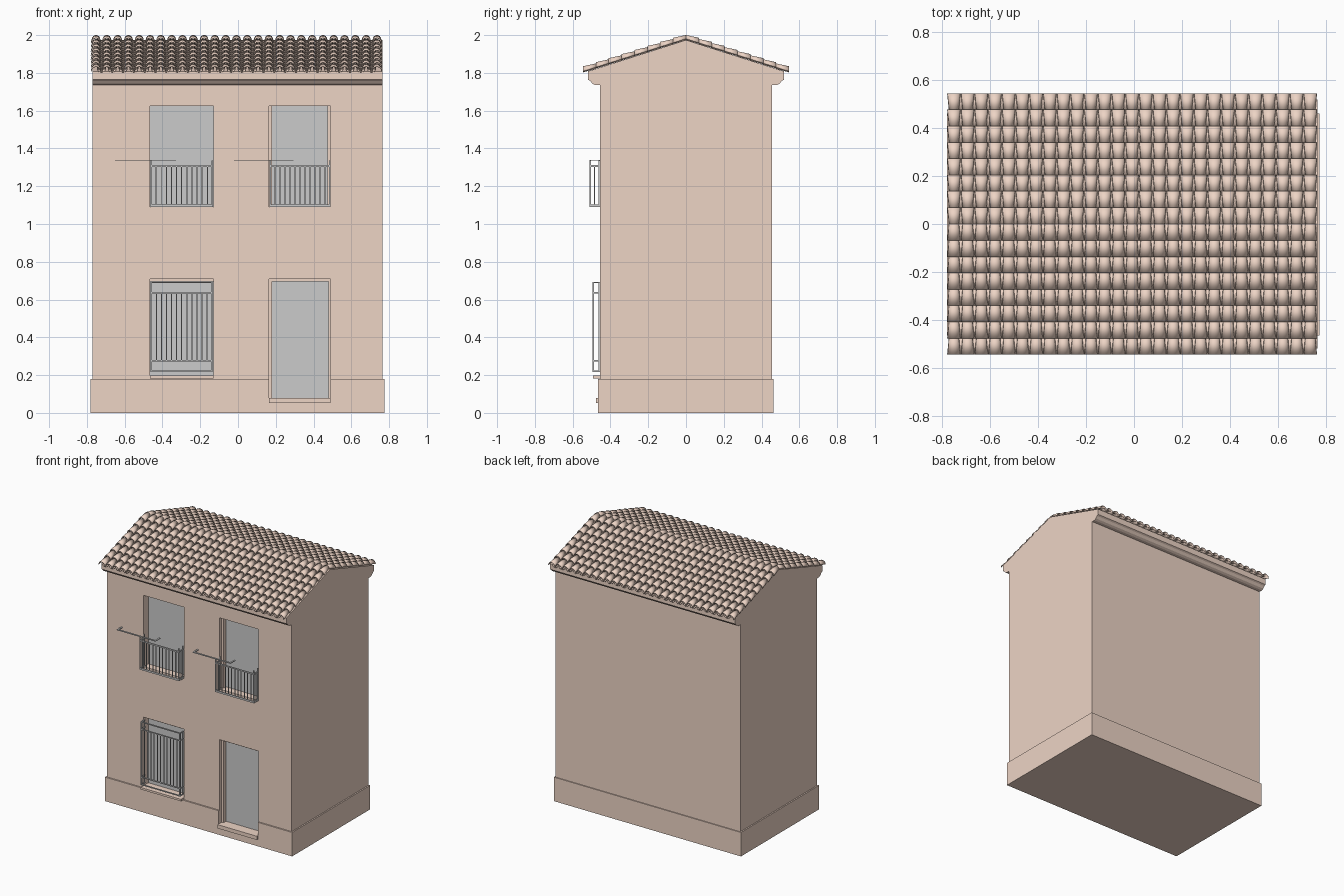
import bpy, bmesh, math
from mathutils import Matrix, Vector

if "Cube" in bpy.data.objects:
    bpy.data.objects.remove(bpy.data.objects["Cube"])

PINK = bpy.data.materials.new("plaster")
PINK.diffuse_color = (0.85, 0.66, 0.56, 1)
PINK.use_nodes = True
PINK.node_tree.nodes["Principled BSDF"].inputs["Base Color"].default_value = PINK.diffuse_color


def make(name, bm, mat=None):
    bmesh.ops.recalc_face_normals(bm, faces=bm.faces)
    me = bpy.data.meshes.new(name)
    bm.to_mesh(me)
    bm.free()
    ob = bpy.data.objects.new(name, me)
    bpy.context.collection.objects.link(ob)
    if mat:
        me.materials.append(mat)
    return ob


def add_box(bm, x0, x1, y0, y1, z0, z1):
    m = Matrix.Translation(((x0 + x1) / 2, (y0 + y1) / 2, (z0 + z1) / 2))
    bmesh.ops.create_cube(bm, size=1, matrix=m @ Matrix.Diagonal((x1 - x0, y1 - y0, z1 - z0, 1)))


def boxes(name, items, mat=None):
    bm = bmesh.new()
    for b in items:
        add_box(bm, *b)
    return make(name, bm, mat)


# House body: gable and cornice profile extruded along x
side = [(0.455, 0), (0.455, 1.735), (0.48, 1.735), (0.495, 1.743), (0.508, 1.758),
        (0.52, 1.765), (0.52, 1.808)]
profile = [(-y, z) for y, z in side] + [(0, 1.974)] + side[::-1]
bm = bmesh.new()
f = bm.faces.new([bm.verts.new((-0.77, y, z)) for y, z in profile])
r = bmesh.ops.extrude_face_region(bm, geom=[f])
bmesh.ops.translate(bm, vec=(1.535, 0, 0), verts=[v for v in r["geom"] if isinstance(v, bmesh.types.BMVert)])
body = make("house_body", bm, PINK)
plinth = boxes("plinth", [(-0.78, 0.775, -0.465, 0.462, 0, 0.18)], PINK)

# Openings: x0, x1, z0, z1
LX, RX = (-0.465, -0.13), (0.165, 0.49)
openings = {
    "upper_left_window": (*LX, 1.09, 1.625),
    "upper_right_window": (*RX, 1.09, 1.625),
    "lower_window": (*LX, 0.195, 0.71),
    "door": (*RX, 0.08, 0.71),
}
DEPTH = -0.395
cutter = boxes("opening_cutter", [(a, b, -0.6, DEPTH, c, d) for a, b, c, d in openings.values()])
cutter.hide_render = True
cutter.hide_viewport = True
cutter.display_type = 'WIRE'
for ob in (body, plinth):
    mod = ob.modifiers.new("openings", 'BOOLEAN')
    mod.object = cutter
    mod.operation = 'DIFFERENCE'
    mod.solver = 'EXACT'

# Grey panels at the back of each opening
for name, (a, b, c, d) in openings.items():
    boxes(name + "_panel", [(a, b, DEPTH - 0.005, DEPTH + 0.005, c, d)])

# Pale jambs and heads, window sill and door step
a, b = RX
boxes("door_frame", [(a, a + 0.015, -0.43, DEPTH, 0.08, 0.71), (b - 0.012, b, -0.43, DEPTH, 0.08, 0.71),
                     (a, b, -0.43, DEPTH, 0.695, 0.71)], PINK)
boxes("upper_right_jambs", [(a, a + 0.015, -0.43, DEPTH, 1.09, 1.625),
                            (b - 0.015, b, -0.43, DEPTH, 1.09, 1.625)], PINK)
boxes("lower_window_head", [(*LX, -0.43, DEPTH, 0.695, 0.71)], PINK)
boxes("window_sill", [(*LX, -0.492, DEPTH, 0.182, 0.197)], PINK)
boxes("door_step", [(*RX, -0.477, DEPTH, 0.052, 0.08)], PINK)


def u_rail(x0, x1, yf, z0, z1, w):
    """Front bar and two returns to the wall."""
    return [(x0, x1, yf, yf + w, z0, z1),
            (x0, x0 + w, yf, -0.45, z0, z1), (x1 - w, x1, yf, -0.45, z0, z1)]


def bars(x0, x1, yf, z0, z1, n, w):
    out = []
    for i in range(n):
        x = x0 + (x1 - x0 - w) * i / (n - 1)
        out.append((x, x + w, yf, yf + w, z0, z1))
    return out


# Balcony railings, each with the loose handrail set off to the left
for name, (x0, x1) in (("left", (-0.463, -0.133)), ("right", (0.167, 0.49))):
    yf = -0.51
    parts = u_rail(x0, x1, yf, 1.09, 1.103, 0.008) + u_rail(x0, x1, yf, 1.303, 1.312, 0.008)
    parts += bars(x0, x1, yf + 0.001, 1.09, 1.31, 13, 0.005)
    for x in (x0, x1 - 0.007):
        parts.append((x, x + 0.007, yf, yf + 0.007, 1.09, 1.335))
        parts.append((x, x + 0.007, -0.462, -0.455, 1.09, 1.335))
        parts.append((x + 0.001, x + 0.006, -0.486, -0.481, 1.09, 1.31))
    boxes(name + "_balcony_railing", parts)
    boxes(name + "_handrail", u_rail(x0 - 0.188, x1 - 0.195, yf, 1.335, 1.34, 0.012))

# Window grille
x0, x1, yf = -0.462, -0.134, -0.495
parts = []
for z in (0.217, 0.273, 0.632, 0.687):
    parts += u_rail(x0, x1, yf, z, z + 0.007, 0.008)
parts += bars(x0, x1, yf + 0.001, 0.275, 0.635, 13, 0.005)
for x in (x0, x1 - 0.008):
    parts.append((x, x + 0.008, yf, yf + 0.008, 0.217, 0.694))
    parts.append((x, x + 0.008, -0.463, -0.455, 0.217, 0.694))
boxes("window_grille", parts)

# Roof tiles: one tapered barrel tile, arrayed along and up the slope, then mirrored
COLS, ROWS, PITCH, DY, DZ = 27, 8, 0.0572, 0.068, 0.0215


def tile_field(name, x, z, r_low, r_high, flat, cols):
    bm = bmesh.new()
    n, th = 8, 0.004
    rings = []
    for yy, zz, r in ((0, 0, r_low), (DY + 0.001, DZ, r_high)):
        for rr in (r, r - th):
            rings.append([bm.verts.new((x + rr * math.cos(math.pi * i / n), -0.545 + yy,
                                        z + zz + flat * rr * math.sin(math.pi * i / n)))
                          for i in range(n + 1)])
    lo, li, ho, hi = rings
    for p, q in ((lo, ho), (li, hi), (lo, li), (ho, hi)):
        for i in range(n):
            bm.faces.new((p[i], p[i + 1], q[i + 1], q[i]))
    for i in (0, n):
        bm.faces.new((lo[i], ho[i], hi[i], li[i]))
    for fc in bm.faces:
        fc.smooth = True
    for e in bm.edges:
        if len(e.link_faces) == 2 and e.calc_face_angle(0) > math.radians(40):
            e.smooth = False
    ob = make(name, bm, PINK)
    for count, off in ((cols, (PITCH, 0, 0)), (ROWS, (0, DY, DZ))):
        m = ob.modifiers.new("array", 'ARRAY')
        m.count = count
        m.use_relative_offset = False
        m.use_constant_offset = True
        m.constant_offset_displace = off
    m = ob.modifiers.new("mirror", 'MIRROR')
    m.use_axis = (False, True, False)
    m.use_mirror_merge = False
    return ob


tile_field("cover_tiles", -0.7515, 1.807, 0.0282, 0.0215, 1.0, COLS)
tile_field("channel_tiles", -0.7515 + PITCH / 2, 1.815, 0.022, 0.026, -0.55, COLS - 1)
